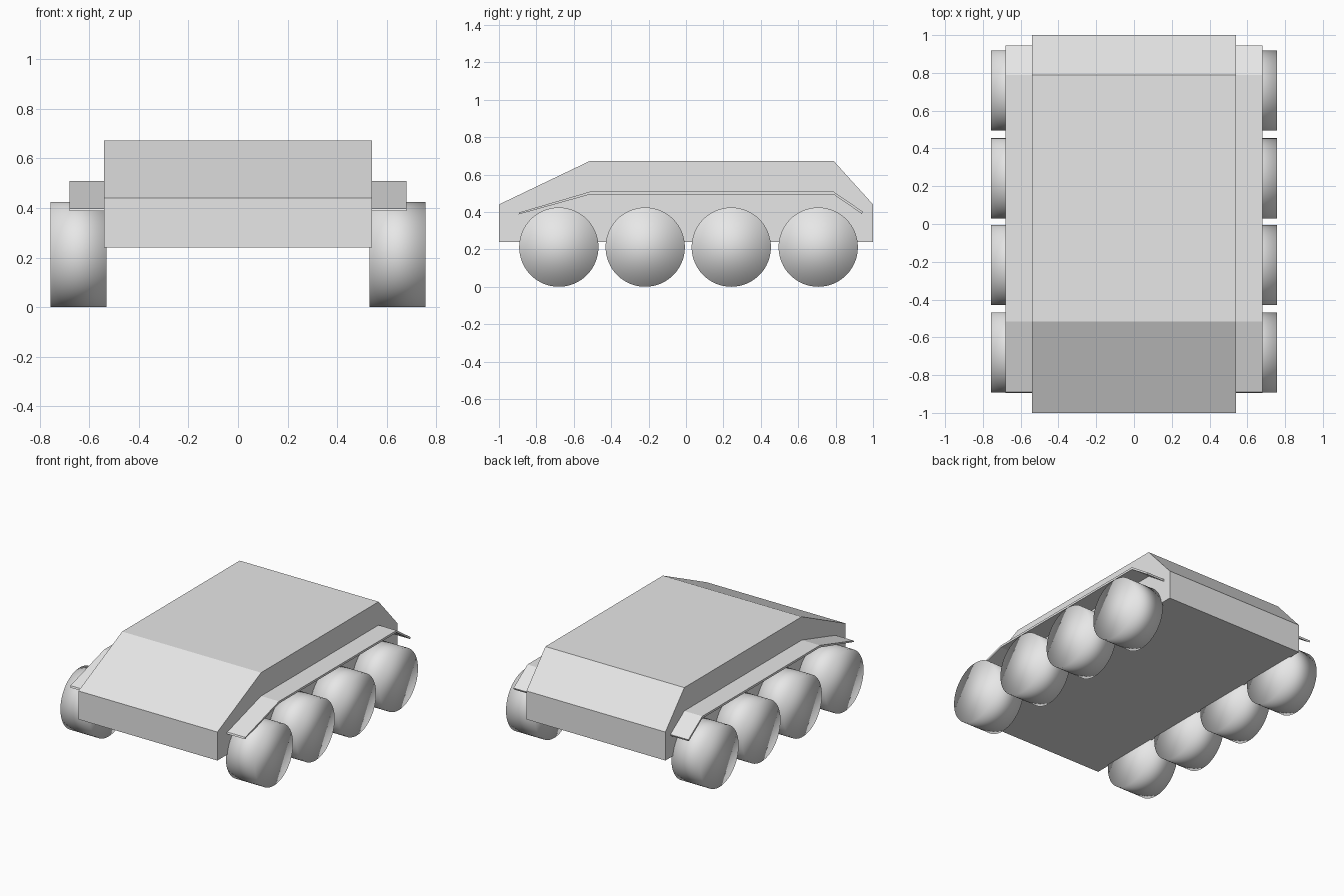
import bpy
import bmesh
from math import pi
from mathutils import Matrix

cube = bpy.data.objects.get("Cube")
if cube:
    bpy.data.objects.remove(cube, do_unlink=True)

grey = bpy.data.materials.new("light_grey")
grey.use_nodes = True
colour = (0.8, 0.8, 0.8, 1)
grey.diffuse_color = colour
grey.node_tree.nodes["Principled BSDF"].inputs["Base Color"].default_value = colour


def add_object(name, bm):
    bmesh.ops.recalc_face_normals(bm, faces=bm.faces)
    mesh = bpy.data.meshes.new(name)
    bm.to_mesh(mesh)
    bm.free()
    mesh.materials.append(grey)
    obj = bpy.data.objects.new(name, mesh)
    bpy.context.collection.objects.link(obj)
    return obj


def extrude_profile(name, profile, x0, x1):
    """Side profile of (y, z) points, extruded from x0 to x1."""
    bm = bmesh.new()
    face = bm.faces.new([bm.verts.new((x0, y, z)) for y, z in profile])
    result = bmesh.ops.extrude_face_region(bm, geom=[face])
    verts = [v for v in result["geom"] if isinstance(v, bmesh.types.BMVert)]
    bmesh.ops.translate(bm, verts=verts, vec=(x1 - x0, 0, 0))
    return add_object(name, bm)


def wheel(name, x, y):
    bm = bmesh.new()
    placement = Matrix.Translation((x, y, 0.212)) @ Matrix.Rotation(pi / 2, 4, "Y")
    bmesh.ops.create_cone(bm, cap_ends=True, segments=64, radius1=0.212,
                          radius2=0.212, depth=0.226, matrix=placement)
    # Caps share smooth normals with the tread, giving a rounded look
    for f in bm.faces:
        f.smooth = True
    return add_object(name, bm)


# Hull with sloped front and rear plates
extrude_profile("hull", [(-1, 0.24), (1, 0.24), (1, 0.44), (0.79, 0.672),
                         (-0.515, 0.672), (-1, 0.44)], -0.54, 0.54)

# Bent mudguards and four wheels on each side
guard_top = [(-0.89, 0.398), (-0.515, 0.508), (0.79, 0.508), (0.945, 0.402)]
guard_bottom = [(-0.895, 0.387), (-0.515, 0.493), (0.79, 0.493), (0.94, 0.39)]
for side, s in (("left", 1), ("right", -1)):
    extrude_profile(side + "_mudguard", guard_top + guard_bottom[::-1], s * 0.535, s * 0.68)
    for i, y in enumerate((-0.68, -0.218, 0.242, 0.707)):
        wheel(f"{side}_wheel_{i + 1}", s * 0.643, y)
